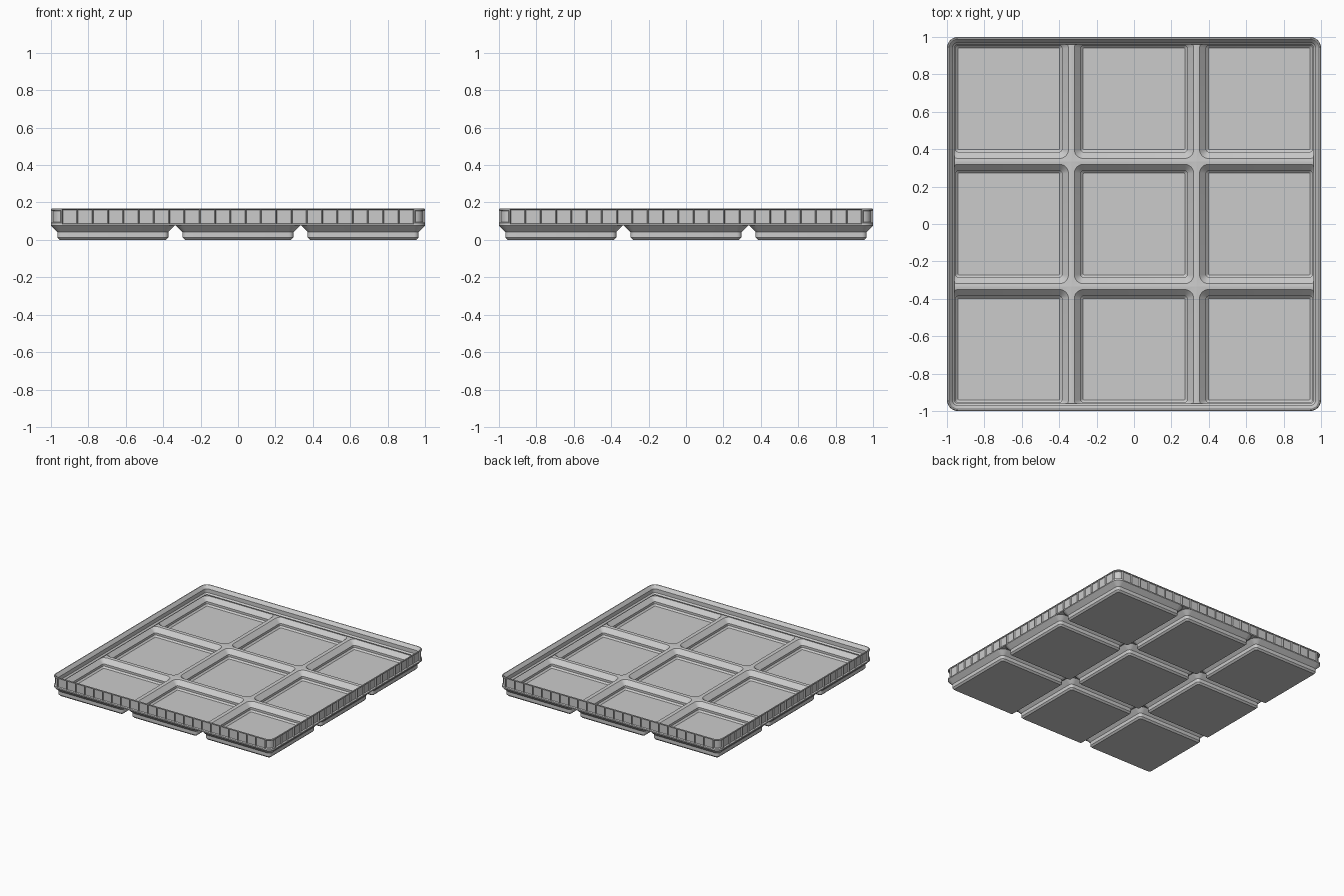
import bpy, bmesh, math
from mathutils import Vector

if "Cube" in bpy.data.objects:
    bpy.data.objects.remove(bpy.data.objects["Cube"])

PITCH = 0.6693      # spacing of the nine compartments
STRAIGHT = 0.9403   # where the tray corner arcs start
PANELS = 23         # recessed panels along each side
ARC = 6             # segments per rounded corner

grey = bpy.data.materials.new("light_grey")
grey.diffuse_color = (0.6, 0.6, 0.6, 1)
grey.use_nodes = True
grey.node_tree.nodes["Principled BSDF"].inputs["Base Color"].default_value = grey.diffuse_color


def rounded_square(half, radius, divisions=1):
    """Counter-clockwise outline; each side's straight run is split evenly."""
    s = half - radius
    side = [(half, -s + 2 * s * i / divisions) for i in range(divisions)]
    for i in range(ARC):
        a = math.pi / 2 * i / ARC
        side.append((s + radius * math.cos(a), s + radius * math.sin(a)))
    pts = []
    for k in range(4):
        for x, y in side:
            for _ in range(k):
                x, y = -y, x
            pts.append(Vector((x, y)))
    return pts


def clip_to_tray(p, half):
    """Keep a point inside the rounded outline of the whole tray."""
    q = Vector((abs(p.x) - STRAIGHT, abs(p.y) - STRAIGHT))
    r = half - STRAIGHT
    if q.x > 0 and q.y > 0 and q.length > r:
        q *= r / q.length
    x, y = min(q.x, r) + STRAIGHT, min(q.y, r) + STRAIGHT
    return Vector((math.copysign(x, p.x), math.copysign(y, p.y)))


def add_loop(bm, pts, z):
    return [bm.verts.new((p.x, p.y, z)) for p in pts]


def bridge(bm, a, b):
    n = len(a)
    return [bm.faces.new((a[i], a[(i + 1) % n], b[(i + 1) % n], b[i])) for i in range(n)]


def finish(bm, name):
    mesh = bpy.data.meshes.new(name)
    bm.to_mesh(mesh)
    bm.free()
    mesh.materials.append(grey)
    obj = bpy.data.objects.new(name, mesh)
    bpy.context.collection.objects.link(obj)
    bpy.context.view_layer.objects.active = obj
    bpy.ops.object.select_all(action='DESELECT')
    obj.select_set(True)
    bpy.ops.object.shade_smooth_by_angle(angle=math.radians(30))
    return obj


# Compartment profiles: (half width, corner radius, height)
POCKET = [(0.272, 0.006, 0.016), (0.284, 0.014, 0.028),
          (0.284, 0.014, 0.046), (0.319, 0.048, 0.081)]
FOOT = [(0.331, 0.0597, 0.0757), (0.2965, 0.0255, 0.0414),
        (0.2965, 0.0255, 0.0127), (0.2837, 0.0127, 0.0)]


def compartment(cx, cy, name):
    bm = bmesh.new()
    c = Vector((cx, cy))
    place = lambda h, r: [p + c for p in rounded_square(h, r)]
    border = rounded_square(PITCH / 2, 0)
    # Pocket floor and walls
    loops = [add_loop(bm, place(h, r), z) for h, r, z in POCKET]
    bm.faces.new(loops[0])
    # Ridge top and underside, reaching to the neighbouring compartment
    loops.append(add_loop(bm, [clip_to_tray(p + c, 0.99) for p in border], 0.083))
    for a, b in zip(loops, loops[1:]):
        bridge(bm, b, a)
    under = [add_loop(bm, [clip_to_tray(p + c, 1.0) for p in border], 0.0757)]
    # Stepped foot
    under += [add_loop(bm, place(h, r), z) for h, r, z in FOOT]
    for a, b in zip(under, under[1:]):
        bridge(bm, b, a)
    bm.faces.new(list(reversed(under[-1])))
    bmesh.ops.remove_doubles(bm, verts=bm.verts, dist=0.0002)
    bmesh.ops.dissolve_degenerate(bm, edges=bm.edges, dist=0.0001)
    return finish(bm, name)


for row in range(3):
    for col in range(3):
        compartment((col - 1) * PITCH, (row - 1) * PITCH,
                    f"compartment_{row + 1}_{col + 1}")

# Rim: outer wall, flat top edge and stepped stacking lip inside
RIM = [(1.0, 0.0757), (1.0, 0.085), (1.0, 0.164), (0.996, 0.168), (0.99, 0.168),
       (0.97, 0.143), (0.97, 0.112), (0.959, 0.101), (0.959, 0.097),
       (0.986, 0.088), (0.986, 0.078)]
bm = bmesh.new()
loops = [add_loop(bm, rounded_square(h, h - STRAIGHT, PANELS), z) for h, z in RIM]
rows = [bridge(bm, a, b) for a, b in zip(loops, loops[1:])]

# Recessed panels: one per side division, one around each corner
per_side = PANELS + ARC
flat = [f for i, f in enumerate(rows[1]) if i % per_side < PANELS]
corner = [f for i, f in enumerate(rows[1]) if i % per_side >= PANELS]
for thickness, depth in ((0.006, 0), (0.004, -0.011)):
    bmesh.ops.inset_individual(bm, faces=flat, thickness=thickness, depth=depth,
                               use_even_offset=True)
    bmesh.ops.inset_region(bm, faces=corner, thickness=thickness, depth=depth,
                           use_even_offset=True, use_boundary=True)
finish(bm, "rim")
